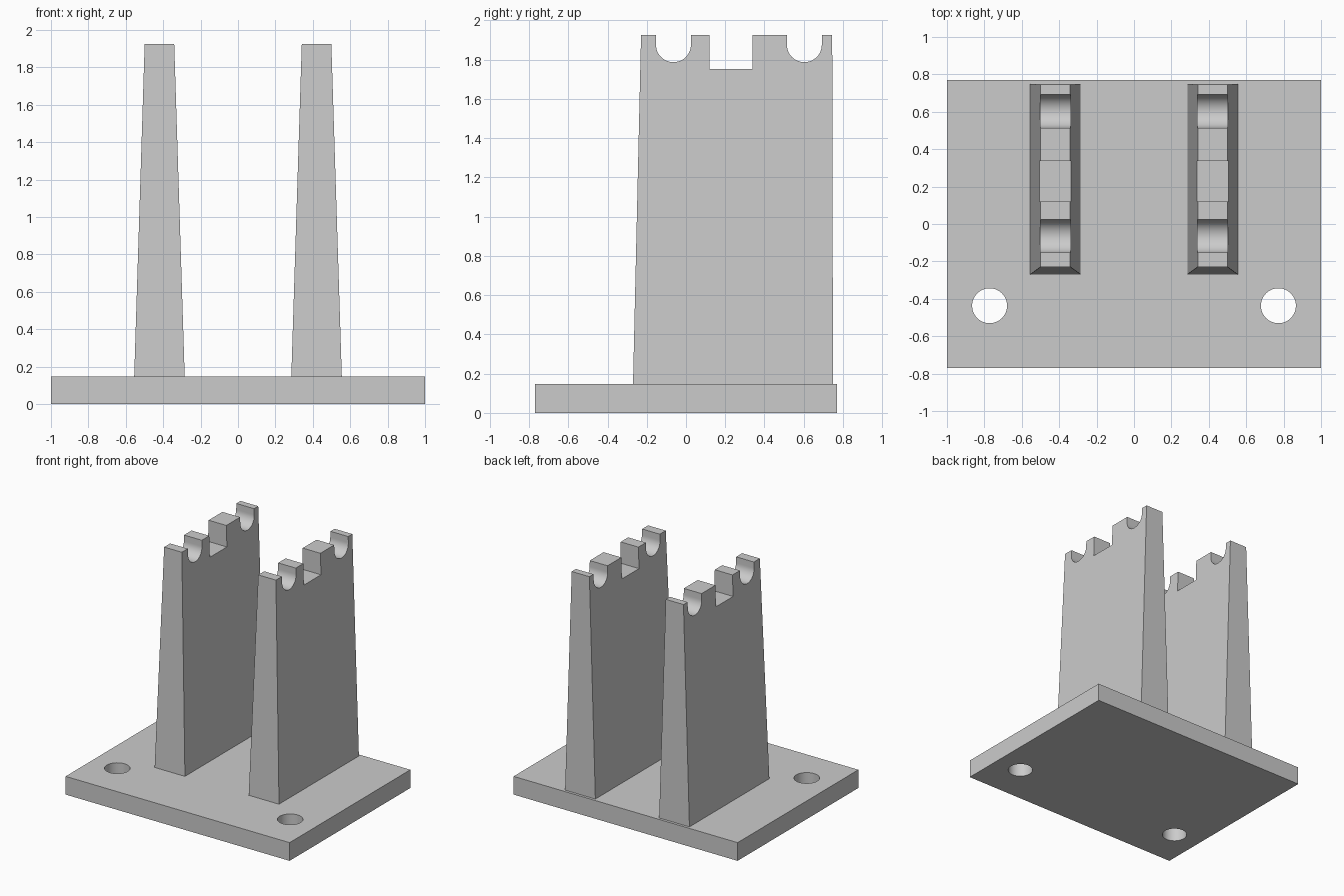
import bpy
import bmesh
from math import sin, cos, pi, radians
from mathutils import Vector

cube = bpy.data.objects.get("Cube")
if cube:
    bpy.data.objects.remove(cube)

GREY = (0.6, 0.6, 0.6, 1.0)
grey = bpy.data.materials.new("plain grey")
grey.use_nodes = True
grey.diffuse_color = GREY
grey.node_tree.nodes["Principled BSDF"].inputs["Base Color"].default_value = GREY

BASE_TOP, TOWER_TOP = 0.147, 1.925


def arc(cx, cy, r, start, end, steps):
    """Points along a circular arc."""
    angles = [start + (end - start) * i / steps for i in range(steps + 1)]
    return [(cx + r * cos(a), cy + r * sin(a)) for a in angles]


def prism(name, loops, place, depth):
    """Fill 2D outlines (first outer, then holes) and extrude them by depth."""
    bm = bmesh.new()
    edges = []
    for loop in loops:
        verts = [bm.verts.new(place(*p)) for p in loop]
        edges += [bm.edges.new((v, verts[i - 1])) for i, v in enumerate(verts)]
    bmesh.ops.triangle_fill(bm, edges=edges, use_beauty=True)
    result = bmesh.ops.extrude_face_region(bm, geom=bm.faces[:], use_keep_orig=True)
    moved = [g for g in result["geom"] if isinstance(g, bmesh.types.BMVert)]
    bmesh.ops.translate(bm, verts=moved, vec=Vector(depth))
    bmesh.ops.recalc_face_normals(bm, faces=bm.faces[:])
    mesh = bpy.data.meshes.new(name)
    bm.to_mesh(mesh)
    bm.free()
    mesh.materials.append(grey)
    obj = bpy.data.objects.new(name, mesh)
    bpy.context.collection.objects.link(obj)
    bpy.ops.object.select_all(action="DESELECT")
    obj.select_set(True)
    bpy.context.view_layer.objects.active = obj
    bpy.ops.object.shade_smooth_by_angle(angle=radians(30))
    return obj


# Base plate with two screw holes near the front
plate = [(-1, -0.77), (1, -0.77), (1, 0.77), (-1, 0.77)]
holes = [arc(x, -0.437, 0.0935, 0, 2 * pi, 48)[:-1] for x in (-0.772, 0.772)]
prism("base_plate", [plate] + holes, lambda x, y: (x, y, 0), (0, 0, BASE_TOP))


# Side profile of an upright: two round cradles and a square slot between them
def cradle(y, r=0.089):
    return [(y - r, TOWER_TOP)] + arc(y, 1.876, r, pi, 2 * pi, 24) + [(y + r, TOWER_TOP)]


slot = [(0.12, TOWER_TOP), (0.12, 1.753), (0.338, 1.753), (0.338, TOWER_TOP)]
profile = ([(-0.27, BASE_TOP), (-0.229, TOWER_TOP)] + cradle(-0.064) + slot
           + cradle(0.603) + [(0.745, TOWER_TOP), (0.749, BASE_TOP)])

# Uprights, extruded across and tapered towards the top
for side, x in (("left", 0.42), ("right", -0.42)):
    upright = prism(side + "_upright", [profile], lambda y, z: (-1, y, z), (2, 0, 0))
    for v in upright.data.vertices:
        t = (v.co.z - BASE_TOP) / (TOWER_TOP - BASE_TOP)
        v.co.x = x + v.co.x * (0.135 + (0.079 - 0.135) * t)
